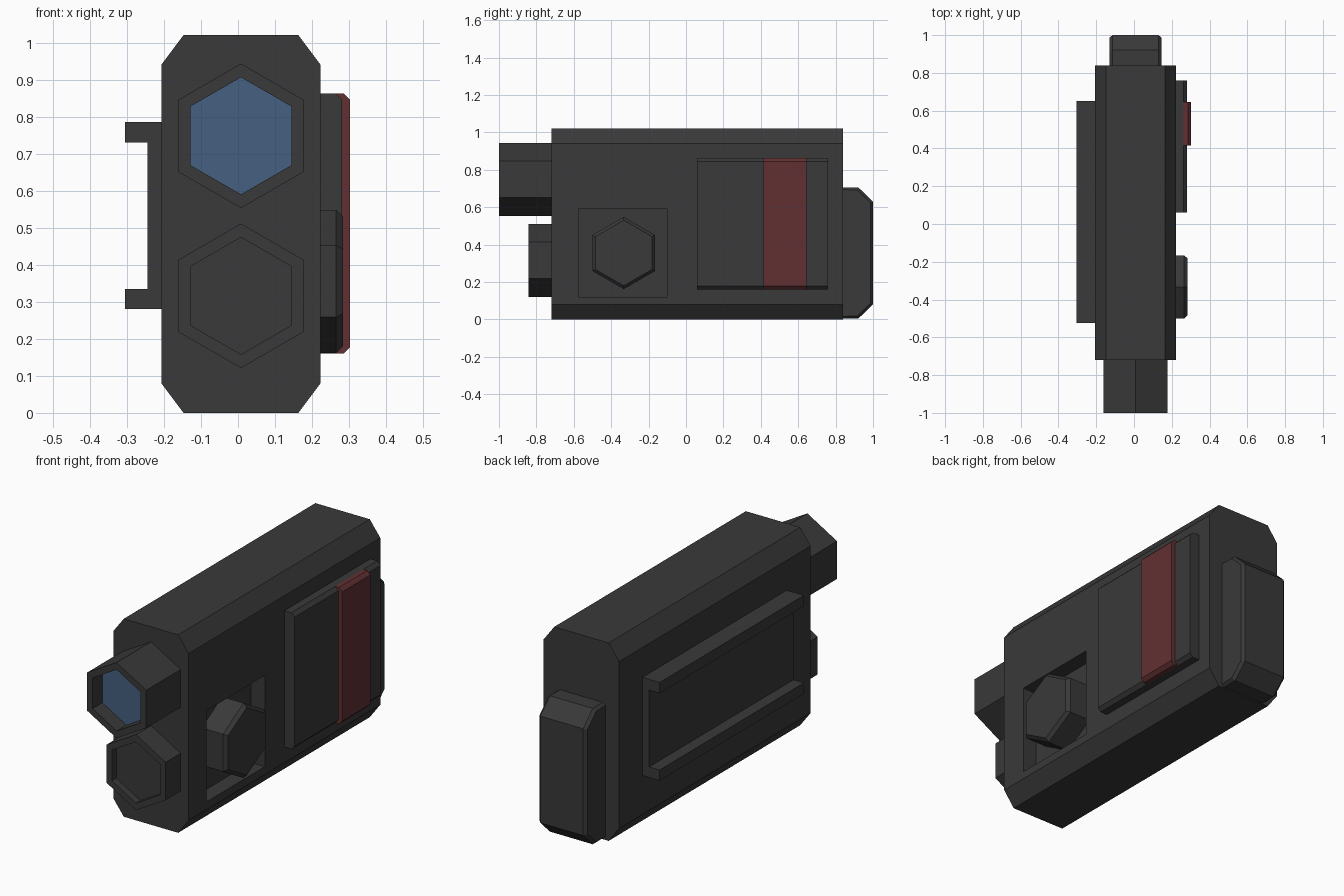
import bpy, bmesh, math
from mathutils import Vector

if "Cube" in bpy.data.objects:
    bpy.data.objects.remove(bpy.data.objects["Cube"])


def material(name, r, g, b):
    m = bpy.data.materials.new(name)
    m.diffuse_color = (r, g, b, 1)
    m.use_nodes = True
    m.node_tree.nodes["Principled BSDF"].inputs["Base Color"].default_value = m.diffuse_color
    return m


GREY = material("dark_grey", 0.041, 0.041, 0.041)
BLUE = material("lens_blue", 0.062, 0.118, 0.215)
RED = material("stripe_red", 0.122, 0.030, 0.032)


def prism(name, profile, axis, lo, hi, mats=(GREY,), cap=None):
    """Extrude a profile along x (profile is y,z) or y (profile is x,z).
    cap(bm, end_face) may shape the end face at hi."""
    def place(p, t):
        return (t, p[0], p[1]) if axis == 'x' else (p[0], t, p[1])
    bm = bmesh.new()
    a = [bm.verts.new(place(p, lo)) for p in profile]
    b = [bm.verts.new(place(p, hi)) for p in profile]
    bm.faces.new(a)
    end = bm.faces.new(b)
    n = len(profile)
    for i in range(n):
        bm.faces.new((a[i], a[(i + 1) % n], b[(i + 1) % n], b[i]))
    bmesh.ops.recalc_face_normals(bm, faces=bm.faces[:])
    if cap:
        cap(bm, end)
    me = bpy.data.meshes.new(name)
    bm.to_mesh(me)
    bm.free()
    ob = bpy.data.objects.new(name, me)
    bpy.context.collection.objects.link(ob)
    for m in mats:
        me.materials.append(m)
    return ob


def rect(a0, a1, b0, b1):
    return [(a0, b0), (a1, b0), (a1, b1), (a0, b1)]


def chamfered(a0, a1, b0, b1, ca, cb):
    return [(a0 + ca, b0), (a1 - ca, b0), (a1, b0 + cb), (a1, b1 - cb),
            (a1 - ca, b1), (a0 + ca, b1), (a0, b1 - cb), (a0, b0 + cb)]


def hexagon(a, b, r):
    return [(a + r * math.sin(i * math.pi / 3), b + r * math.cos(i * math.pi / 3))
            for i in range(6)]


def recess(thickness, depth):
    """Sink the end face behind a rim, giving the floor the last material."""
    def cap(bm, face):
        n = face.normal.copy()
        bmesh.ops.inset_region(bm, faces=[face], thickness=thickness)
        out = bmesh.ops.extrude_discrete_faces(bm, faces=[face])["faces"][0]
        bmesh.ops.translate(bm, verts=out.verts[:], vec=-n * depth)
        out.material_index = 1
    return cap


def bevel_cap(width, height):
    """Narrow the end face to leave a bevelled border."""
    def cap(bm, face):
        bmesh.ops.inset_region(bm, faces=[face], thickness=width, depth=height)
    return cap


CX = 0.008

# Main body with a square pocket in its right side
body = prism("body", chamfered(-0.207, 0.223, 0, 1.02, 0.06, 0.08), 'y', -0.72, 0.84)
cutter = prism("pocket_cutter", rect(-0.575, -0.10, 0.12, 0.59), 'x', 0.143, 0.4)
cutter.hide_render = True
mod = body.modifiers.new("pocket", 'BOOLEAN')
mod.operation = 'DIFFERENCE'
mod.solver = 'EXACT'
mod.object = cutter
bpy.context.view_layer.objects.active = body
bpy.ops.object.modifier_apply(modifier=mod.name)
bpy.data.objects.remove(cutter)

# Front barrels: a long one with a blue lens, a short plain one
prism("lens_barrel", hexagon(CX, 0.748, 0.195), 'y', -0.72, -1.0,
      (GREY, BLUE), recess(0.037, 0.08))
prism("lower_barrel", hexagon(CX, 0.316, 0.195), 'y', -0.72, -0.842,
      (GREY, GREY), recess(0.037, 0.035))

# Hexagonal button standing in the pocket
prism("button", hexagon(-0.333, 0.355, 0.193), 'x', 0.143, 0.265,
      cap=bevel_cap(0.018, 0.018))

# Side plate and its red stripe, chamfered along top and bottom
for name, y0, y1, x0, x1, mat in (("side_plate", 0.06, 0.76, 0.21, 0.281, GREY),
                                  ("red_stripe", 0.415, 0.645, 0.262, 0.303, RED)):
    z0, z1, c = 0.16, 0.863, 0.018
    prism(name, [(x0, z0), (x1 - c, z0), (x1, z0 + c), (x1, z1 - c),
                 (x1 - c, z1), (x0, z1)], 'y', y0, y1, (mat,))

# Mounting rail on the left: a plate with two lips
prism("mount_rail", [(-0.20, 0.28), (-0.305, 0.28), (-0.305, 0.335), (-0.245, 0.335),
                     (-0.245, 0.73), (-0.305, 0.73), (-0.305, 0.786), (-0.20, 0.786)],
      'y', -0.525, 0.65)

# Rear pack: chamfered rear edges and bevelled sides, one half mirrored about its middle
pack = prism("rear_pack", [(0.82, 0.005), (0.922, 0.005), (1.0, 0.08), (1.0, 0.63),
                           (0.922, 0.705), (0.82, 0.705)], 'x', CX, 0.130,
             cap=bevel_cap(0.015, 0.015))
bm = bmesh.new()
bm.from_mesh(pack.data)
inner = [f for f in bm.faces if all(abs(v.co.x - CX) < 1e-5 for v in f.verts)]
bmesh.ops.delete(bm, geom=inner, context='FACES_ONLY')
half = bm.verts[:] + bm.edges[:] + bm.faces[:]
copy = bmesh.ops.duplicate(bm, geom=half)["geom"]
for v in copy:
    if isinstance(v, bmesh.types.BMVert):
        v.co = Vector((2 * CX - v.co.x, v.co.y, v.co.z))
bmesh.ops.remove_doubles(bm, verts=bm.verts[:], dist=1e-4)
bmesh.ops.recalc_face_normals(bm, faces=bm.faces[:])
bmesh.ops.dissolve_limit(bm, angle_limit=0.01, verts=bm.verts[:], edges=bm.edges[:])
bm.to_mesh(pack.data)
bm.free()
